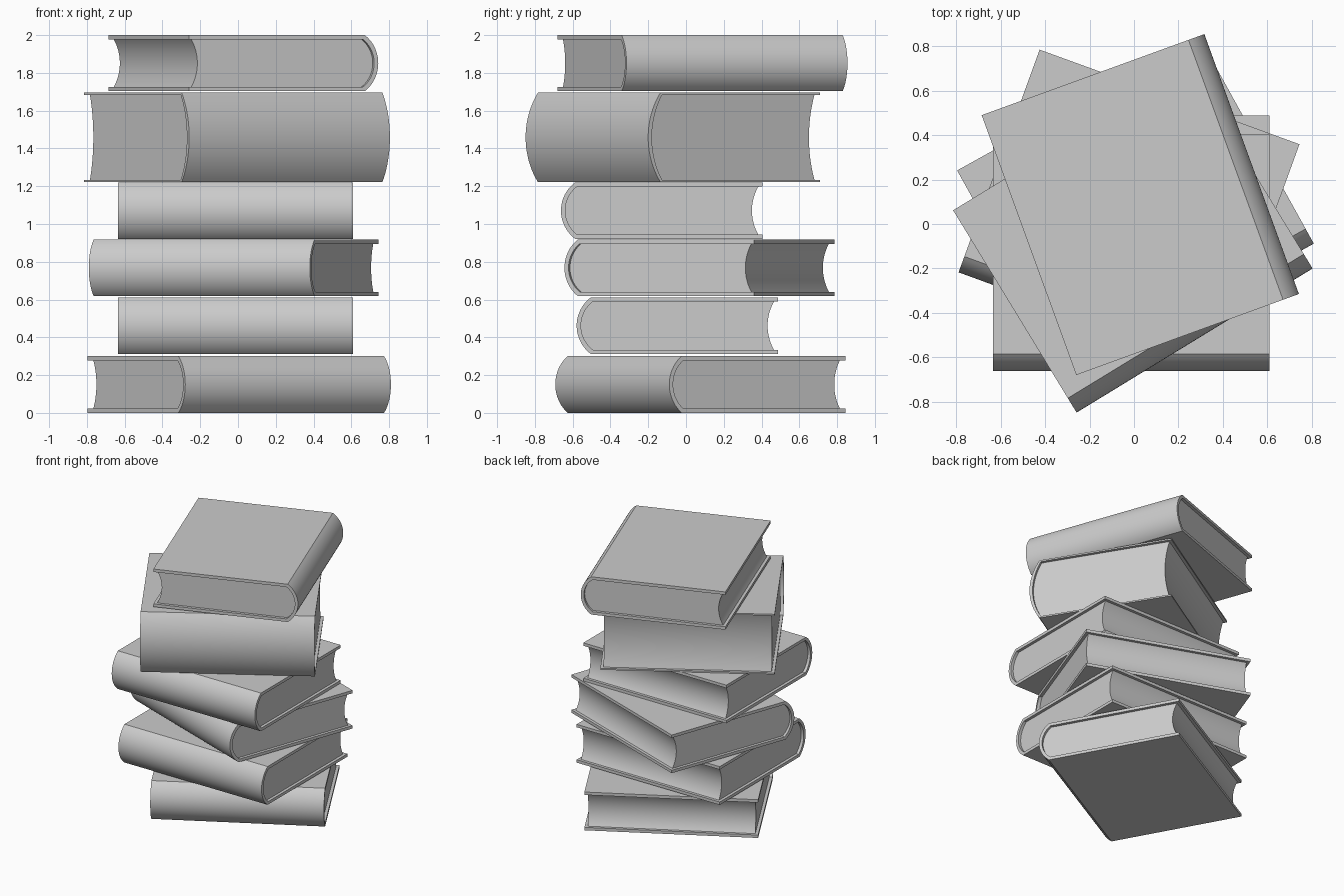
import bpy, bmesh, math
from mathutils import Matrix

if "Cube" in bpy.data.objects:
    bpy.data.objects.remove(bpy.data.objects["Cube"])

LENGTH, DEPTH, BULGE = 1.245, 1.067, 0.076
SEG = 20


def arc(y, z0, z1, sag):
    """Shallow curve from (y, z0) to (y, z1), bowed towards -y by sag."""
    h = (z1 - z0) / 2
    r = (h * h + sag * sag) / (2 * sag)
    a = math.asin(h / r)
    pts = []
    for i in range(SEG + 1):
        t = -a + 2 * a * i / SEG
        pts.append((y - sag + r - r * math.cos(t), (z0 + z1) / 2 + r * math.sin(t)))
    return pts


def extrude_profile(name, profile, length, matrix):
    """Extrude a closed y-z profile along x, centred on x = 0."""
    bm = bmesh.new()
    face = bm.faces.new([bm.verts.new((-length / 2, y, z)) for y, z in profile])
    out = bmesh.ops.extrude_face_region(bm, geom=[face], use_keep_orig=True)
    verts = [v for v in out["geom"] if isinstance(v, bmesh.types.BMVert)]
    bmesh.ops.translate(bm, verts=verts, vec=(length, 0, 0))
    bmesh.ops.recalc_face_normals(bm, faces=bm.faces)
    mesh = bpy.data.meshes.new(name)
    bm.to_mesh(mesh)
    bm.free()
    obj = bpy.data.objects.new(name, mesh)
    bpy.context.collection.objects.link(obj)
    obj.matrix_world = matrix
    bpy.ops.object.select_all(action='DESELECT')
    obj.select_set(True)
    bpy.context.view_layer.objects.active = obj
    bpy.ops.object.shade_smooth_by_angle(angle=math.radians(25))


def book(i, x, y, z0, z1, angle, board):
    """Book with the middle of its fore edge at (x, y) and its spine at local -y."""
    h = z1 - z0
    m = Matrix.Translation((x, y, z0)) @ Matrix.Rotation(math.radians(angle), 4, 'Z')
    back = -DEPTH + BULGE
    outer = arc(back, 0, h, BULGE)
    inner = arc(back + 0.01, board, h - board, BULGE - 0.013)
    # C-shaped cover: two boards joined by the rounded spine
    cover = [(0, 0)] + outer + [(0, h), (0, h - board)] + inner[::-1] + [(0, board)]
    extrude_profile(f"cover_{i}", cover, LENGTH, m)
    # page block: rounded at the spine, hollowed at the fore edge, inset from the cover
    fore = arc(-0.022, board, h - board, 0.034)
    extrude_profile(f"pages_{i}", inner + fore[::-1], LENGTH - 0.045, m)


# fore-edge centre x, y, bottom, top, rotation, board thickness
stack = [
    (-0.252, 0.543, 0.000, 0.301, 29, 0.023),
    (-0.0125, 0.488, 0.311, 0.612, 0, 0.023),
    (0.160, 0.572, 0.618, 0.918, -20, 0.023),
    (-0.0125, 0.405, 0.921, 1.221, 0, 0.023),
    (-0.283, 0.386, 1.222, 1.695, 31.4, 0.012),
    (-0.473, -0.095, 1.703, 2.000, 110, 0.023),
]
for i, b in enumerate(stack, 1):
    book(i, *b)
